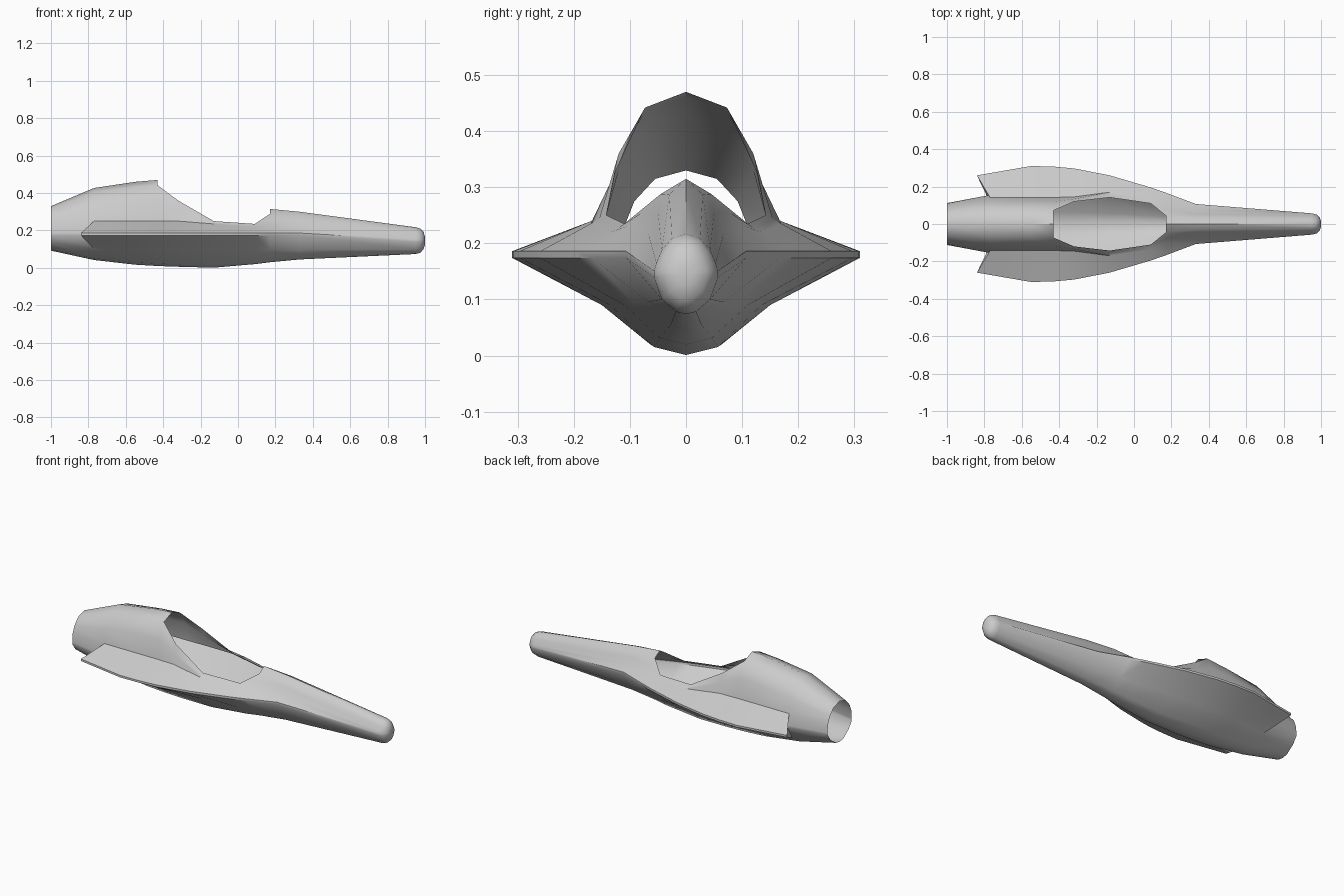
import bpy, bmesh

if "Cube" in bpy.data.objects:
    bpy.data.objects.remove(bpy.data.objects["Cube"])

# Half cross-sections from tail to nose:
# x, top z, three upper side points (y, z), chine y, lower point (y, z), bottom z
STATIONS = [
    (-1.00, .33, .055, .315, .092, .275, .110, .23, .112, .085, .135, .092),
    (-0.77, .427, .07, .405, .120, .330, .142, .25, .155, .115, .100, .042),
    (-0.55, .46, .073, .433, .120, .355, .142, .25, .310, .145, .092, .017),
    (-0.43, .47, .073, .442, .120, .360, .142, .25, .307, .150, .090, .010),
    (-0.32, .40, .120, .360, .134, .310, .145, .25, .297, .150, .090, .006),
    (-0.13, .35, .142, .250, .155, .243, .170, .235, .260, .135, .090, .001),
    (0.09, .32, .110, .235, .120, .228, .135, .22, .195, .110, .090, .020),
    (0.17, .315, .045, .288, .078, .255, .100, .232, .167, .095, .095, .030),
    (0.33, .30, .030, .287, .050, .255, .068, .22, .107, .068, .095, .045),
    (0.95, .217, .025, .209, .043, .188, .053, .165, .057, .043, .100, .074),
]
OPEN_FROM, OPEN_TO = -0.44, 0.16      # cockpit opening
CHINE_HALF = 0.006


def section(s):
    x, zt, y1, z1, y2, z2, y3, z3, cy, ly, lz, zb = s
    cz = 0.145 if x > 0.5 else 0.18
    pts = [(0, zt), (y1, z1), (y2, z2), (y3, z3), (cy, cz + CHINE_HALF),
           (cy, cz - CHINE_HALF), (ly, lz), (ly * .42, zb + (lz - zb) * .16), (0, zb)]
    return [(x, -y, z) for y, z in pts]


rows = [section(s) for s in STATIONS]

# Swept-back wing tips: same section with the chine pulled out and back
tip = list(rows[1])
for i, dz in ((4, CHINE_HALF), (5, -CHINE_HALF)):
    tip[i] = (-0.84, -0.26, 0.18 + dz)
rows.insert(2, tip)

# Rounded nose: shrinking copies of the last section
last, zc = rows[-1], 0.145
for x, k in ((.975, .9), (.992, .65), (1.0, .28), (1.0, 0)):
    rows.append([(x, y * k, zc + (z - zc) * k) for _, y, z in last])

bm = bmesh.new()
grid = [[bm.verts.new(p) for p in row] for row in rows]
for a, b in zip(grid, grid[1:]):
    for i in range(len(a) - 1):
        if i == 0 and OPEN_FROM < a[0].co.x < OPEN_TO:
            continue                  # leave the cockpit open
        bm.faces.new((a[i], a[i + 1], b[i + 1], b[i]))
bmesh.ops.remove_doubles(bm, verts=bm.verts[:], dist=0.0005)
bmesh.ops.dissolve_degenerate(bm, edges=bm.edges[:], dist=0.0005)
bmesh.ops.delete(bm, geom=[v for v in bm.verts if not v.link_faces], context='VERTS')

mesh = bpy.data.meshes.new("fuselage_shell")
bm.to_mesh(mesh)
bm.free()
body = bpy.data.objects.new("fuselage_shell", mesh)
bpy.context.collection.objects.link(body)

# Mirror the front half to the back side
mirror = body.modifiers.new("mirror", 'MIRROR')
mirror.use_axis = (False, True, False)
mirror.use_clip = True
mirror.merge_threshold = 0.0005

bpy.context.view_layer.objects.active = body
body.select_set(True)
bpy.ops.object.modifier_apply(modifier="mirror")
bpy.ops.object.shade_smooth_by_angle(angle=0.7)
